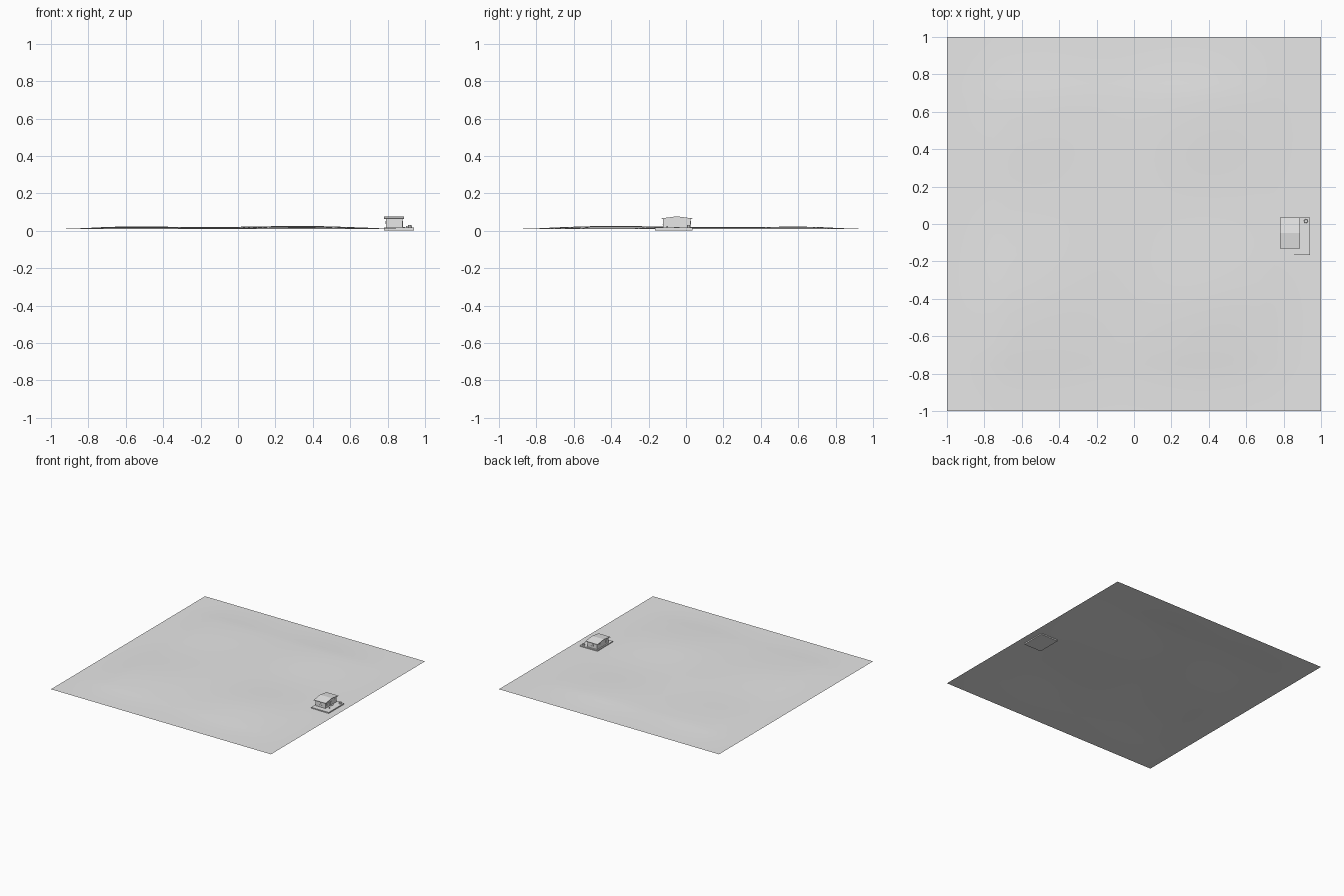
import bpy, bmesh, math

if "Cube" in bpy.data.objects:
    bpy.data.objects.remove(bpy.data.objects["Cube"])

grey = bpy.data.materials.new("plain_grey")
grey.diffuse_color = (0.8, 0.8, 0.8, 1)
grey.use_nodes = True
grey.node_tree.nodes["Principled BSDF"].inputs["Base Color"].default_value = grey.diffuse_color


def add_object(name, bm):
    bmesh.ops.recalc_face_normals(bm, faces=bm.faces)
    me = bpy.data.meshes.new(name)
    bm.to_mesh(me)
    bm.free()
    me.materials.append(grey)
    ob = bpy.data.objects.new(name, me)
    bpy.context.collection.objects.link(ob)
    return ob


def box(name, x0, x1, y0, y1, z0, z1):
    bm = bmesh.new()
    bmesh.ops.create_cube(bm, size=1)
    for v in bm.verts:
        v.co = (x0 + (v.co.x + .5) * (x1 - x0),
                y0 + (v.co.y + .5) * (y1 - y0),
                z0 + (v.co.z + .5) * (z1 - z0))
    return add_object(name, bm)


def extrude_x(name, profile, x0, x1):
    bm = bmesh.new()
    a = [bm.verts.new((x0, y, z)) for y, z in profile]
    b = [bm.verts.new((x1, y, z)) for y, z in profile]
    bm.faces.new(a)
    bm.faces.new(b)
    n = len(a)
    for i in range(n):
        j = (i + 1) % n
        bm.faces.new((a[i], a[j], b[j], b[i]))
    return add_object(name, bm)


# Gently rolling terrain sheet: (x, y, height, radius) of each hill
hills = [(-.55, -.4, .013, .35), (.35, -.4, .016, .32), (.3, .6, .012, .32),
         (-.5, .55, .011, .35), (-.05, .05, .008, .3)]


def height(x, y):
    fall = min(1, (1 - abs(x)) / .3) * min(1, (1 - abs(y)) / .3)
    h = sum(a * math.exp(-((x - cx) ** 2 + (y - cy) ** 2) / (2 * r * r) * 1.4)
            for cx, cy, a, r in hills)
    return .009 + fall * h


bm = bmesh.new()
bmesh.ops.create_grid(bm, x_segments=48, y_segments=48, size=1)
for v in bm.verts:
    v.co.z = height(v.co.x, v.co.y)
for f in bm.faces:
    f.smooth = True
terrain = add_object("terrain", bm)
# keep the sheet facing up
if terrain.data.polygons[0].normal.z < 0:
    terrain.data.flip_normals()

# Foundation slab with a step at the yard side
box("foundation_slab", .78, .94, -.165, .035, 0, .018)

# House body with low gable ends
extrude_x("house_walls", [(-.122, .016), (.024, .016), (.024, .064),
                          (-.049, .073), (-.122, .064)], .79, .88)

# Thin gabled roof with overhang
extrude_x("roof", [(-.132, .062), (-.049, .073), (.035, .062),
                   (.035, .066), (-.049, .077), (-.132, .066)], .78, .888)

# Windows with sills on the front and back
for side, y in (("front", -.122), ("back", .024)):
    box(side + "_window", .825, .845, y - .002, y + .002, .037, .051)
    box(side + "_sill", .822, .848, y - .004, y + .004, .034, .037)

# Windows on the long left and right gable walls
for side, x in (("left", .79), ("right", .88)):
    for i, y in enumerate((-.095, -.008)):
        box(f"{side}_window_{i}", x - .002, x + .002, y - .011, y + .011, .037, .052)

# Door and doorstep on the yard side
box("door", .879, .882, -.06, -.04, .018, .05)
box("doorstep", .88, .893, -.064, -.036, .017, .021)

# Small yard fittings
box("yard_post", .899, .905, -.105, -.095, .017, .026)
bm = bmesh.new()
bmesh.ops.create_cone(bm, cap_ends=True, segments=8, radius1=.011, radius2=.009, depth=.013)
bmesh.ops.translate(bm, verts=bm.verts, vec=(.919, .015, .0235))
add_object("yard_barrel", bm)
